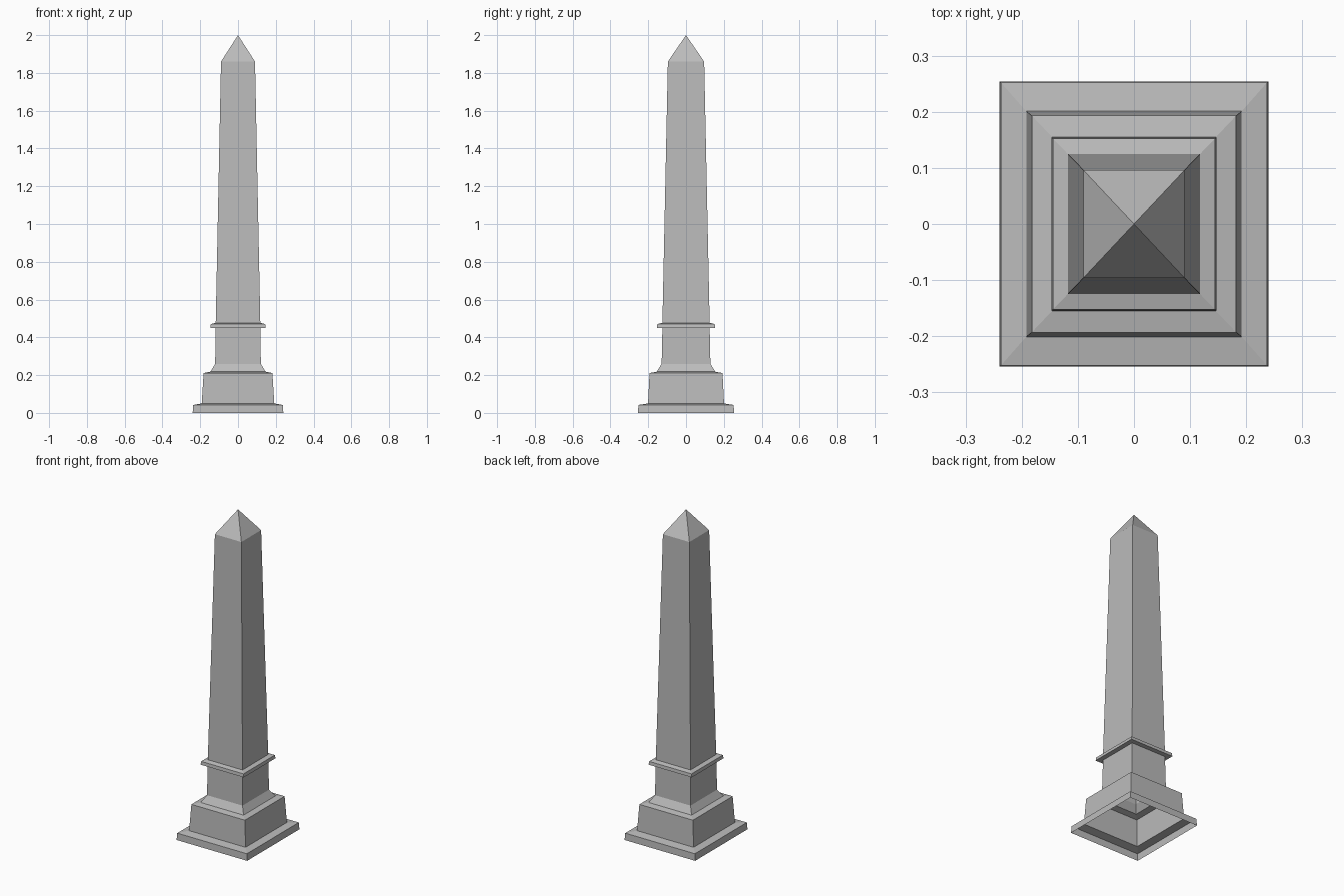
import bpy
import bmesh

cube = bpy.data.objects.get("Cube")
if cube:
    bpy.data.objects.remove(cube, do_unlink=True)

# Plain stone
stone = bpy.data.materials.new("grey_stone")
stone.use_nodes = True
colour = (0.5, 0.5, 0.5, 1)
stone.diffuse_color = colour
stone.node_tree.nodes["Principled BSDF"].inputs["Base Color"].default_value = colour


def square_shell(name, profile, apex=None):
    """Loft rectangles (half width, half depth, height) into an open shell."""
    bm = bmesh.new()
    rings = [[bm.verts.new((sx * x, sy * y, z))
              for sx, sy in ((-1, -1), (1, -1), (1, 1), (-1, 1))]
             for x, y, z in profile]
    for low, high in zip(rings, rings[1:]):
        for i in range(4):
            j = (i + 1) % 4
            bm.faces.new((low[i], low[j], high[j], high[i]))
    if apex:
        tip = bm.verts.new((0, 0, apex))
        for i in range(4):
            bm.faces.new((rings[-1][i], rings[-1][(i + 1) % 4], tip))
    mesh = bpy.data.meshes.new(name)
    bm.to_mesh(mesh)
    bm.free()
    mesh.materials.append(stone)
    obj = bpy.data.objects.new(name, mesh)
    bpy.context.collection.objects.link(obj)
    return obj


# Shared joints between the stacked, hollow parts
plinth_top = (0.192, 0.201, 0.05)
pedestal_top = (0.146, 0.155, 0.218)
neck_top = (0.118, 0.125, 0.45)
shaft_foot = (0.118, 0.125, 0.477)

# Plinth with a gently sloped ledge, open underneath
square_shell("plinth", [(0.24, 0.254, 0), (0.237, 0.252, 0.042), plinth_top])

# Tapered pedestal block
square_shell("pedestal", [plinth_top, (0.182, 0.193, 0.211), pedestal_top])

# Flared neck
square_shell("neck", [pedestal_top, (0.121, 0.129, 0.26), neck_top])

# Projecting collar
square_shell("collar", [neck_top, (0.147, 0.154, 0.45),
                        (0.144, 0.152, 0.47), shaft_foot])

# Tapered shaft and pointed cap
shaft_top = (0.09, 0.096, 1.86)
square_shell("shaft", [shaft_foot, shaft_top])
square_shell("pointed_cap", [shaft_top], apex=2)
